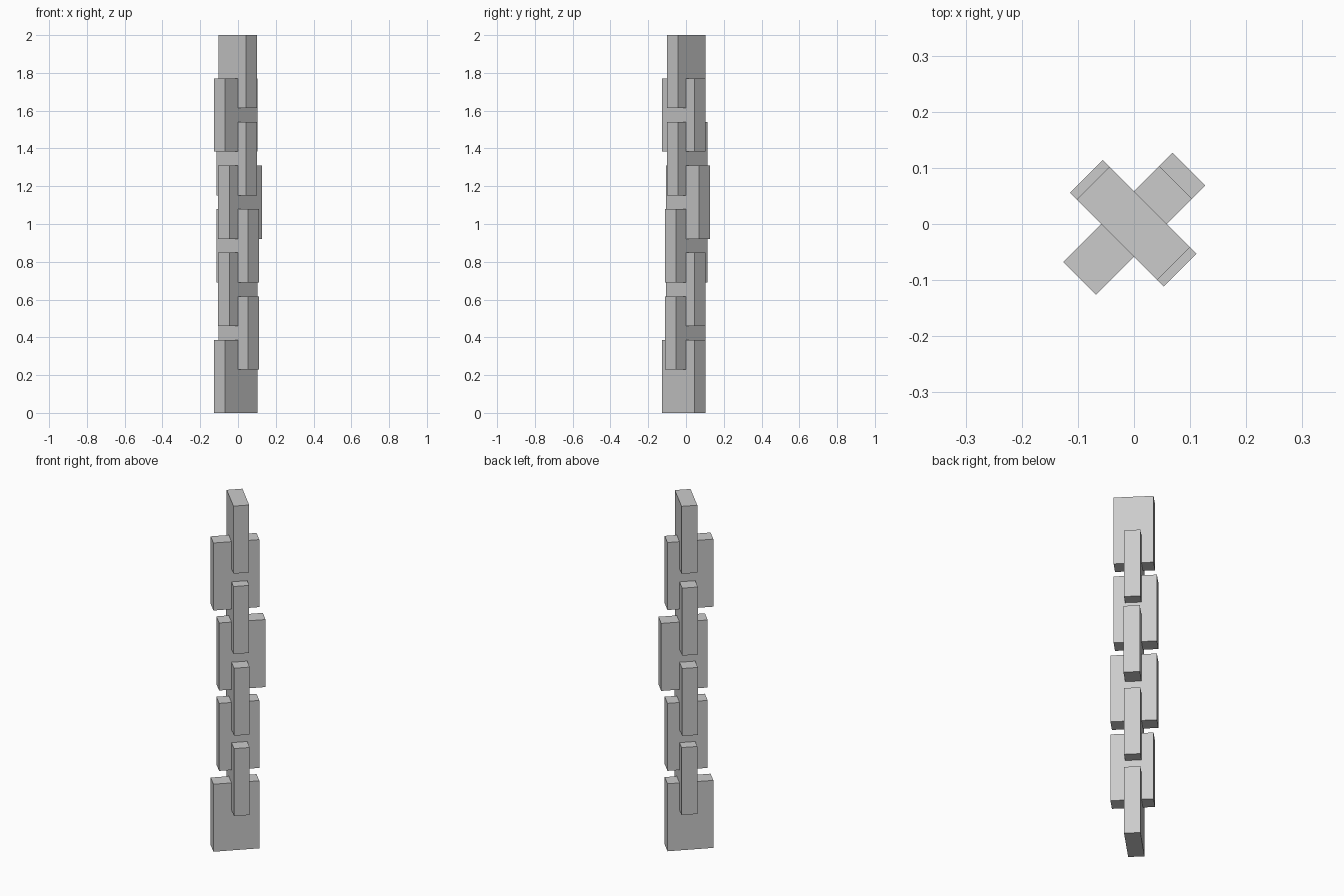
import bpy
import math
from mathutils import Matrix

cube = bpy.data.objects.get("Cube")
if cube:
    bpy.data.objects.remove(cube, do_unlink=True)

# Single grey finish
grey = bpy.data.materials.new("light grey")
grey.use_nodes = True
colour = (0.6, 0.6, 0.6, 1)
grey.diffuse_color = colour
grey.node_tree.nodes["Principled BSDF"].inputs["Base Color"].default_value = colour

HEIGHT, THICK = 0.387, 0.083


def link(name, start, end, top, angle):
    """Upright slab reaching from start to end along a diagonal."""
    bpy.ops.mesh.primitive_cube_add(size=1)
    ob = bpy.context.object
    ob.name = name
    ob.data.transform(
        Matrix.Translation((0, 0, top - HEIGHT / 2))
        @ Matrix.Rotation(math.radians(angle), 4, "Z")
        @ Matrix.Translation(((start + end) / 2, 0, 0))
        @ Matrix.Diagonal((end - start, THICK, HEIGHT, 1)))
    ob.data.materials.append(grey)


# Reach of each interlocking slab along its own diagonal, top to bottom
reaches = [(-0.103, 0.10), (-0.137, 0.105), (-0.12, 0.10), (-0.107, 0.138),
           (-0.12, 0.116), (-0.107, 0.105), (-0.103, 0.116), (-0.137, 0.105)]
step = (2 - HEIGHT) / (len(reaches) - 1)
for i, (start, end) in enumerate(reaches):
    link(f"chain_link_{i + 1}", start, end, 2 - i * step, 45 if i % 2 else -45)
